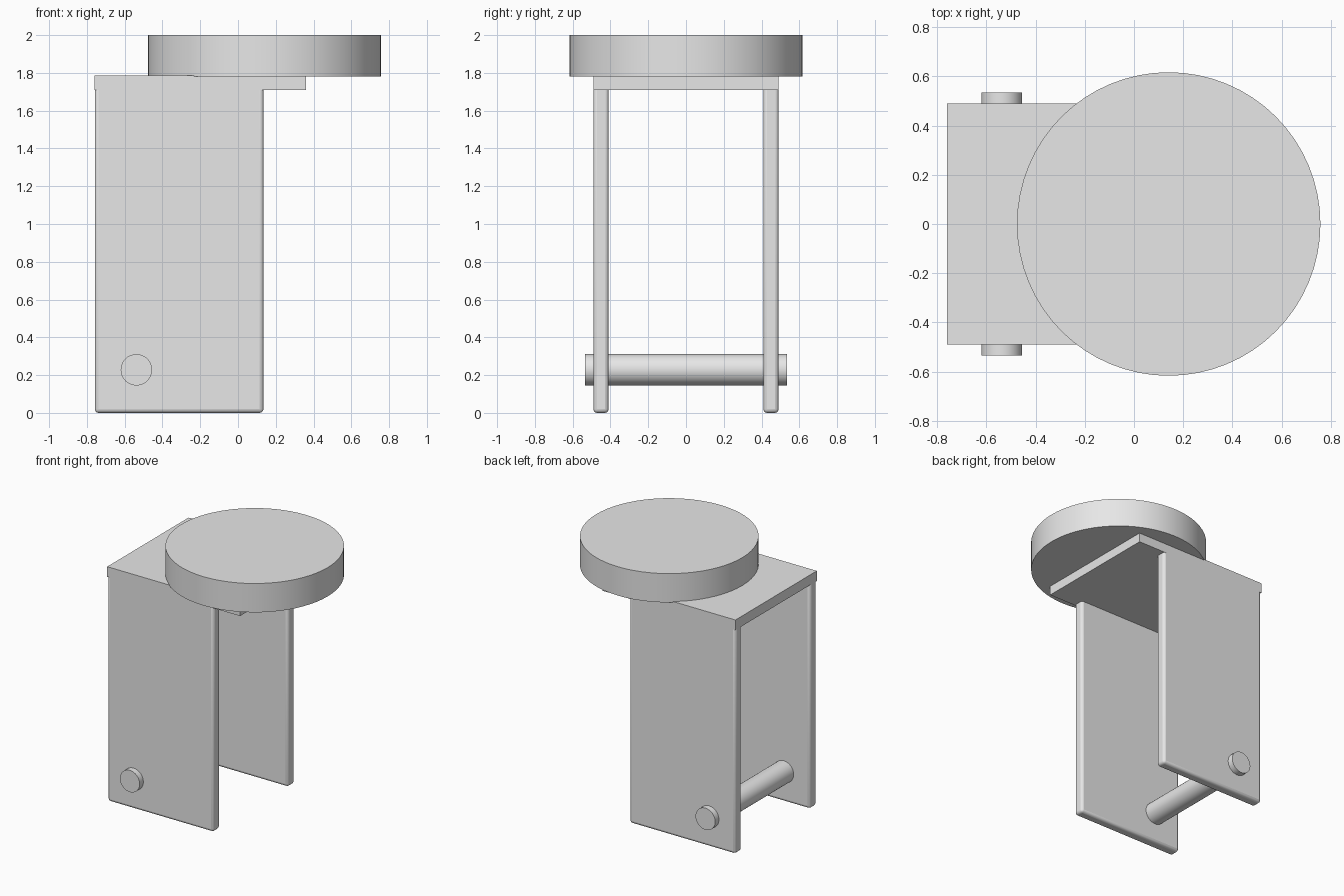
import bpy
import math

if "Cube" in bpy.data.objects:
    bpy.data.objects.remove(bpy.data.objects["Cube"], do_unlink=True)

COLOUR = (0.8, 0.8, 0.8, 1.0)
grey = bpy.data.materials.new("light_grey")
grey.use_nodes = True
grey.diffuse_color = COLOUR
for node in grey.node_tree.nodes:
    if node.type == 'BSDF_PRINCIPLED':
        node.inputs["Base Color"].default_value = COLOUR


def finish(name):
    obj = bpy.context.object
    obj.name = name
    obj.data.materials.append(grey)
    return obj


def box(name, low, high, bevel=0.0):
    centre = [(a + b) / 2 for a, b in zip(low, high)]
    bpy.ops.mesh.primitive_cube_add(size=1, location=centre)
    obj = finish(name)
    obj.scale = [b - a for a, b in zip(low, high)]
    bpy.ops.object.transform_apply(location=False, rotation=False, scale=True)
    if bevel:
        mod = obj.modifiers.new("rounded_edges", 'BEVEL')
        mod.width = bevel
        mod.segments = 3
        bpy.ops.object.shade_smooth_by_angle(angle=math.radians(35))
    return obj


def cylinder(name, radius, depth, centre, sides, rotation=(0, 0, 0)):
    bpy.ops.mesh.primitive_cylinder_add(vertices=sides, radius=radius, depth=depth,
                                        location=centre, rotation=rotation)
    obj = finish(name)
    bpy.ops.object.shade_smooth_by_angle(angle=math.radians(30))
    return obj


# Round seat, overhanging the top board
cylinder("seat", 0.617, 0.22, (0.141, 0, 1.89), 64)

# Flat board under the seat
box("top_board", (-0.76, -0.49, 1.71), (0.36, 0.49, 1.787))

# Two rounded side panels, set into the board
for side, y in (("right", -0.45), ("left", 0.45)):
    box(side + "_panel", (-0.758, y - 0.04, 0), (0.135, y + 0.04, 1.78), 0.02)

# Round bar through both panels
cylinder("foot_bar", 0.083, 1.07, (-0.538, 0, 0.228), 32, (math.pi / 2, 0, 0))
